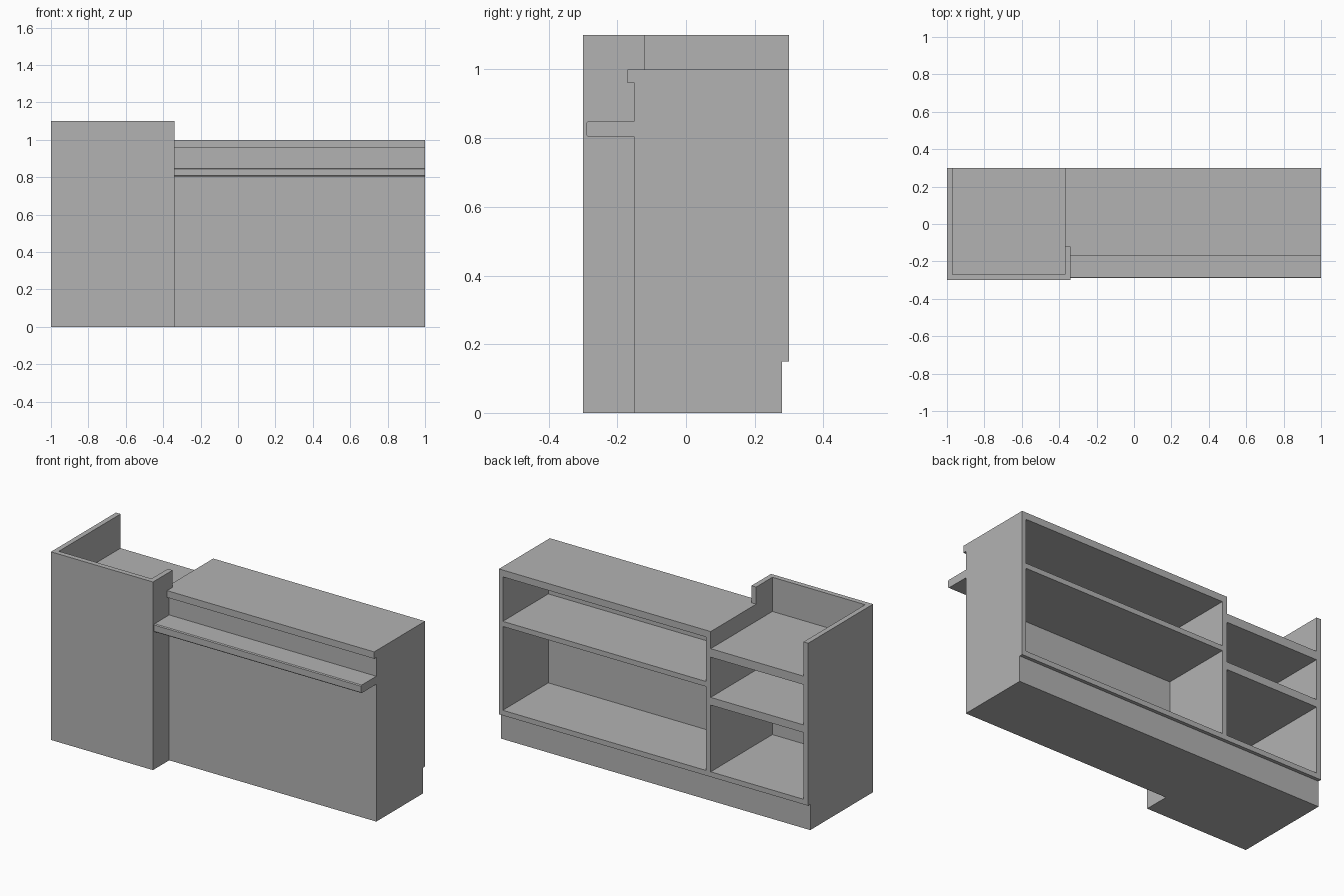
import bpy, bmesh
from mathutils import Vector

old = bpy.data.objects.get("Cube")
if old:
    bpy.data.objects.remove(old, do_unlink=True)

GREY = (0.45, 0.45, 0.45, 1.0)
mat = bpy.data.materials.new("plain grey")
mat.use_nodes = True
mat.diffuse_color = GREY
mat.node_tree.nodes["Principled BSDF"].inputs["Base Color"].default_value = GREY


def extrude(name, points, offset):
    """Solid made by sweeping a flat outline along an offset."""
    bm = bmesh.new()
    face = bm.faces.new([bm.verts.new(p) for p in points])
    swept = bmesh.ops.extrude_face_region(bm, geom=[face])["geom"]
    moved = [v for v in swept if isinstance(v, bmesh.types.BMVert)]
    bmesh.ops.translate(bm, verts=moved, vec=Vector(offset))
    bmesh.ops.recalc_face_normals(bm, faces=bm.faces)
    mesh = bpy.data.meshes.new(name)
    bm.to_mesh(mesh)
    bm.free()
    mesh.materials.append(mat)
    obj = bpy.data.objects.new(name, mesh)
    bpy.context.collection.objects.link(obj)
    return obj


def box(name, x, y, z):
    outline = [(x[0], y[0], z[0]), (x[1], y[0], z[0]),
               (x[1], y[1], z[0]), (x[0], y[1], z[0])]
    return extrude(name, outline, (0, 0, z[1] - z[0]))


def cut(obj, *spans):
    """Subtract boxes from a solid and bake the result."""
    cutters = []
    for span in spans:
        cutter = box("cutter", *span)
        cutter.hide_render = True
        mod = obj.modifiers.new("cut", 'BOOLEAN')
        mod.operation, mod.solver, mod.object = 'DIFFERENCE', 'EXACT', cutter
        cutters.append(cutter)
    bpy.context.view_layer.update()
    graph = bpy.context.evaluated_depsgraph_get()
    baked = bpy.data.meshes.new_from_object(obj.evaluated_get(graph))
    obj.modifiers.clear()
    obj.data = baked
    for cutter in cutters:
        bpy.data.objects.remove(cutter, do_unlink=True)


BACK, TOE, TOE_TOP, FLOOR = 0.3, 0.28, 0.15, 0.18
OUT = 0.5          # how far cutters run past the back

# Long counter: side profile with toe recess, nosing and front ledge
r = 0.005
profile = [(TOE, 0), (TOE, TOE_TOP), (BACK, TOE_TOP), (BACK, 1.0),
           (-0.17, 1.0), (-0.17, 0.96), (-0.15, 0.96), (-0.15, 0.85),
           (-0.29 + r, 0.85), (-0.29, 0.85 - r), (-0.29, 0.803 + r),
           (-0.29 + r, 0.803), (-0.15, 0.803), (-0.15, 0)]
counter = extrude("long_counter", [(-0.37, y, z) for y, z in profile], (1.37, 0, 0))
cut(counter,
    ((-0.34, 0.975), (-0.12, OUT), (FLOOR, 0.67)),      # lower bay
    ((-0.34, 0.975), (-0.12, OUT), (0.70, 0.96)),       # upper bay
    ((-0.6, -0.34), (-0.6, -0.12), (-0.1, 1.2)))        # room for the tower wall

# Tall end unit: wrap-around wall with a short return on the counter side
plan = [(-1, BACK), (-1, -0.3), (-0.34, -0.3), (-0.34, -0.12),
        (-0.37, -0.12), (-0.37, -0.27), (-0.97, -0.27), (-0.97, BACK)]
wall = extrude("tower_wall", [(x, y, 0) for x, y in plan], (0, 0, 1.1))
cut(wall, ((-1.2, -0.5), (TOE, OUT), (-0.1, TOE_TOP)))

# Tower plinth, shelves and recessed worktop
INNER = (-0.97, -0.37)
base = [(-0.27, 0), (TOE, 0), (TOE, TOE_TOP), (BACK, TOE_TOP), (BACK, FLOOR), (-0.27, FLOOR)]
extrude("tower_base", [(INNER[0], y, z) for y, z in base], (INNER[1] - INNER[0], 0, 0))
for name, low, high in (("tower_shelf", 0.57, 0.615), ("tower_worktop", 0.85, 0.90)):
    box(name, INNER, (-0.27, BACK), (low, high))
